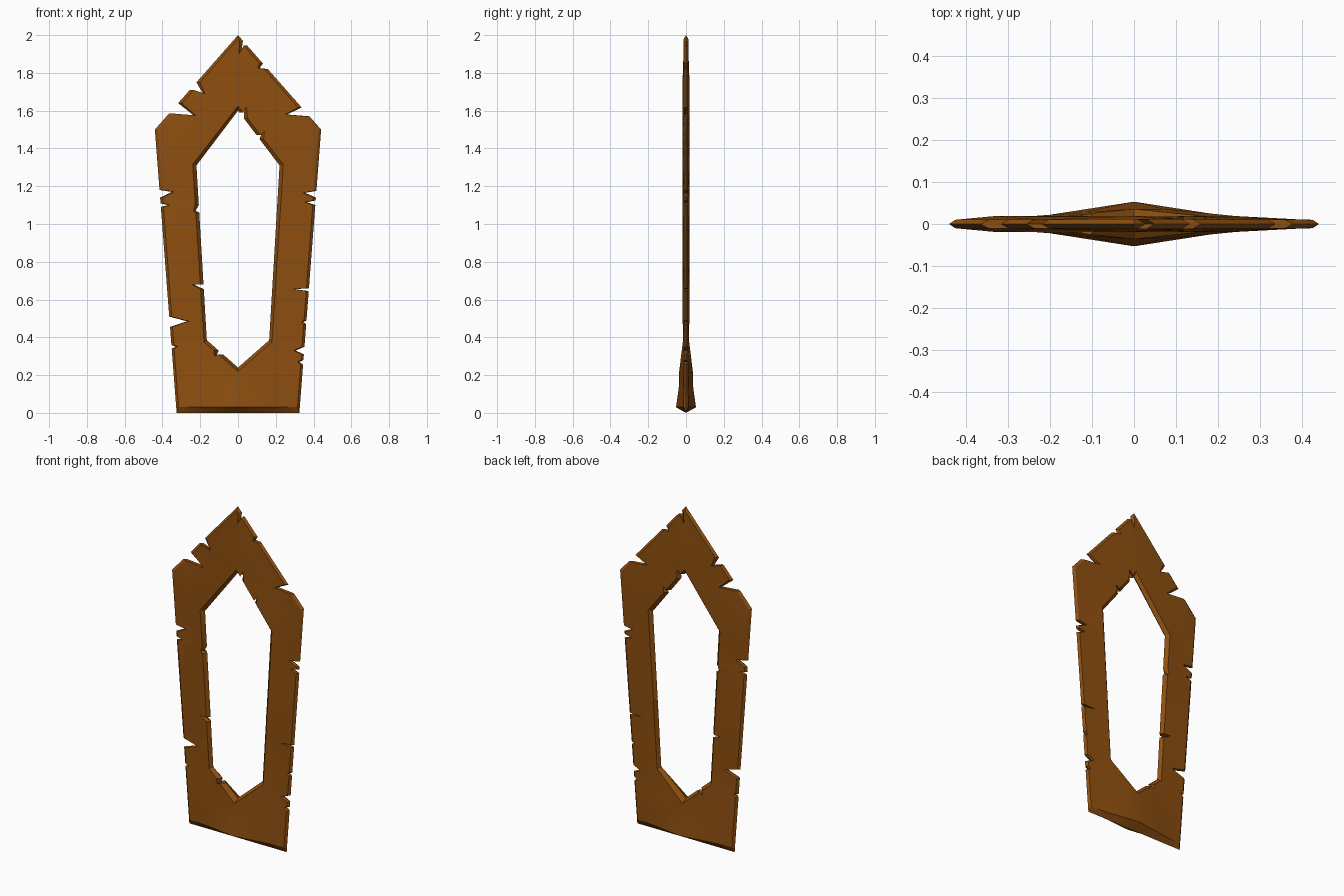
import bpy, bmesh, math
from mathutils import Vector
from mathutils.geometry import delaunay_2d_cdt

if "Cube" in bpy.data.objects:
    bpy.data.objects.remove(bpy.data.objects["Cube"])

# Half outlines, top to bottom: (x, z, half thickness)
OUTER_RIM = [(0, 2, 0), (.44, 1.5, 0), (.325, 0, 0), (.21, 0, 0), (0, 0, 0)]
OUTER_FACE = [(0, 1.98, .012), (.425, 1.495, .01), (.315, .03, .012),
              (.2, .03, .022), (0, .03, .053)]
INNER_RIM = [(0, 1.6, 0), (.22, 1.31, 0), (.165, .385, 0), (0, .24, 0)]
INNER_FACE = [(0, 1.625, .018), (.24, 1.315, .019), (.18, .375, .017), (0, .22, .036)]

# Chips in the edges: (start z, tip x, tip z, end z)
OUT_LEFT = [(1.75, .185, 1.69, 1.71), (1.64, .235, 1.575, 1.585), (1.18, .35, 1.17, 1.14),
            (1.11, .37, 1.10, 1.09), (.51, .27, .485, .455), (.36, .33, .35, .34)]
OUT_RIGHT = [(1.97, .015, 1.90, 1.945), (1.85, .115, 1.825, 1.82), (1.617, .26, 1.58, 1.57),
             (1.175, .355, 1.165, 1.14), (1.125, .365, 1.115, 1.10), (.66, .30, .655, .645),
             (.49, .345, .48, .47), (.35, .305, .33, .31), (.28, .325, .27, .255)]
IN_LEFT = [(1.10, .225, 1.07, 1.06), (.68, .235, .68, .655), (.33, .115, .30, .31)]
IN_RIGHT = [(1.59, .035, 1.62, 1.56), (1.47, .13, 1.49, 1.45), (.80, .19, .795, .78)]

# Dents and bumps on the faces: (x, z, half thickness)
DENTS = [(-.03, .14, .034), (-.12, .15, .028), (.07, .15, .036), (0, 1.74, .019),
         (.04, 1.85, .015), (-.33, 1.40, .019), (-.28, 1.26, .014), (.33, 1.45, .012)]


def half(corners, chips, shift):
    """Walk one half outline, cutting a V for each chip."""
    pts = []
    for a, b in zip(corners, corners[1:]):
        a, b = Vector(a), Vector(b)
        pts.append(a)
        for z0, tx, tz, z1 in chips:
            if a.y > z0 and z1 > b.y:
                p = a.lerp(b, (a.y - z0) / (a.y - b.y))
                q = a.lerp(b, (a.y - z1) / (a.y - b.y))
                pts += [p, Vector((tx + shift, tz, p.z)), q]
    return pts + [Vector(corners[-1])]


def ring(corners, left, right, shift=0):
    other = [Vector((-p.x, p.y, p.z)) for p in half(corners, left, shift)]
    return half(corners, right, shift) + other[-2:0:-1]


def inside(p, poly):
    hit = False
    for a, b in zip(poly, poly[1:] + poly[:1]):
        if (a.y > p.y) != (b.y > p.y):
            if p.x < a.x + (p.y - a.y) * (b.x - a.x) / (b.y - a.y):
                hit = not hit
    return hit


outer_rim = ring(OUTER_RIM, OUT_LEFT, OUT_RIGHT)
outer_face = ring(OUTER_FACE, OUT_LEFT, OUT_RIGHT, -.01)
inner_rim = ring(INNER_RIM, IN_LEFT, IN_RIGHT)
inner_face = ring(INNER_FACE, IN_LEFT, IN_RIGHT, .01)

# Triangulate the flat area between both face outlines
n, m = len(outer_face), len(inner_face)
face_pts = outer_face + inner_face + [Vector(d) for d in DENTS]
edges = [(i, (i + 1) % n) for i in range(n)]
edges += [(n + i, n + (i + 1) % m) for i in range(m)]
coords, _, tris, origin, _, _ = delaunay_2d_cdt(
    [Vector((p.x, p.y)) for p in face_pts], edges, [], 0, 1e-6)
points = [Vector((c.x, c.y, face_pts[o[0]].z if o else .014)) for c, o in zip(coords, origin)]
lookup = {o: i for i, os in enumerate(origin) for o in os}
kept = []
for t in tris:
    c = sum((points[i] for i in t), Vector()) / len(t)
    if inside(c, outer_face) and not inside(c, inner_face):
        kept.append(t)

# Front and back faces, joined by bevels to a shared middle rim
bm = bmesh.new()
rims = [[bm.verts.new((p.x, 0, p.y)) for p in r] for r in (outer_rim, inner_rim)]
for s in (-1, 1):
    vs = [bm.verts.new((p.x, s * p.z, p.y)) for p in points]
    for t in kept:
        bm.faces.new([vs[i] for i in t])
    for rim, start in zip(rims, (0, n)):
        k = len(rim)
        for i in range(k):
            j = (i + 1) % k
            quad = [rim[i], rim[j], vs[lookup[start + j]], vs[lookup[start + i]]]
            if len(set(quad)) == 4:
                bm.faces.new(quad)
loose = [v for v in bm.verts if not v.link_faces]
bmesh.ops.delete(bm, geom=loose, context='VERTS')
bmesh.ops.recalc_face_normals(bm, faces=bm.faces)

mesh = bpy.data.meshes.new("chipped_frame")
bm.to_mesh(mesh)
bm.free()
frame = bpy.data.objects.new("chipped_frame", mesh)
bpy.context.collection.objects.link(frame)

bronze = bpy.data.materials.new("bronze_brown")
bronze.diffuse_color = (.27, .078, .005, 1)
bronze.use_nodes = True
bronze.node_tree.nodes["Principled BSDF"].inputs["Base Color"].default_value = bronze.diffuse_color
mesh.materials.append(bronze)

bpy.context.view_layer.objects.active = frame
frame.select_set(True)
bpy.ops.object.shade_smooth_by_angle(angle=math.radians(25))
